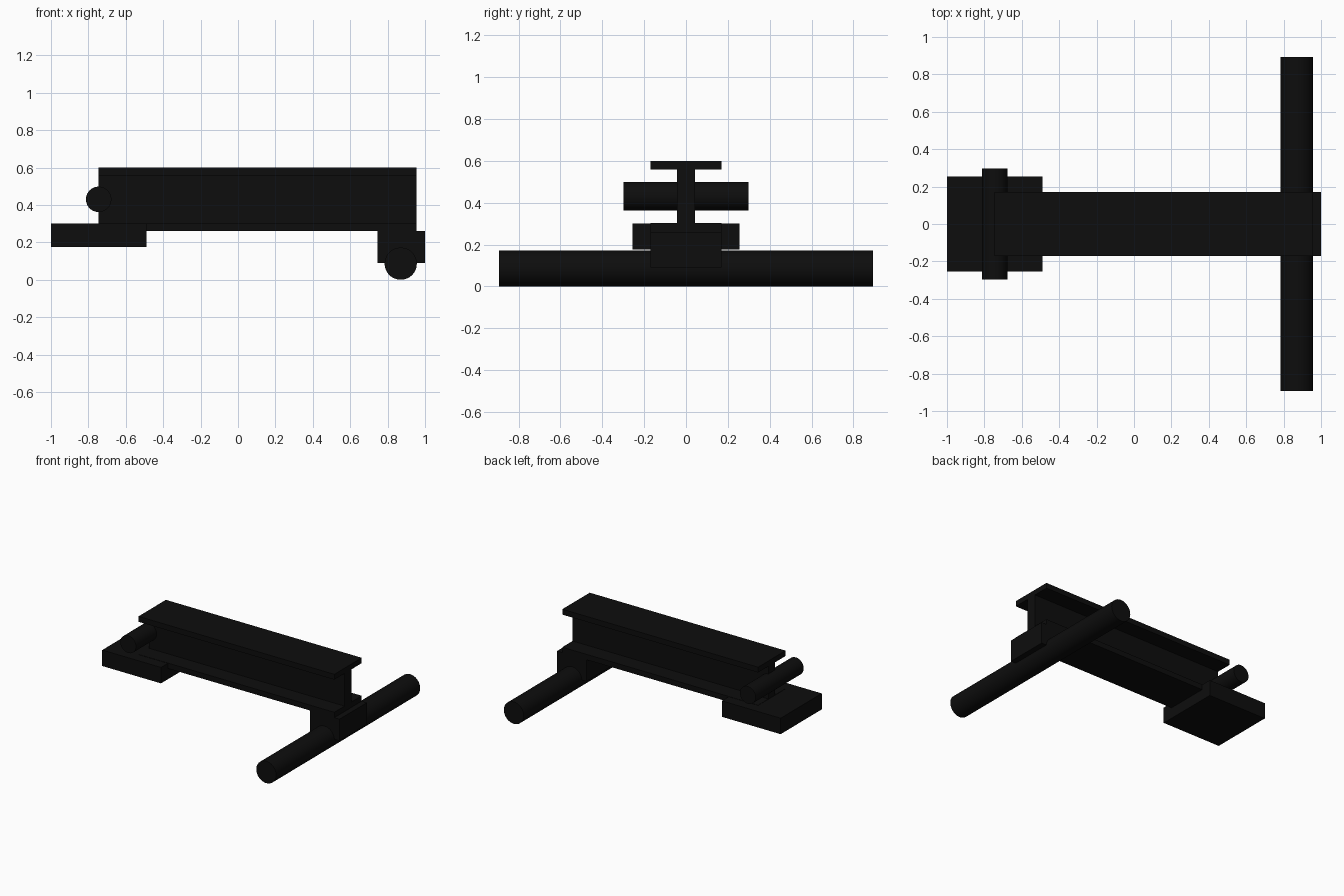
import bpy
import bmesh
import math

cube = bpy.data.objects.get("Cube")
if cube:
    bpy.data.objects.remove(cube, do_unlink=True)

black = bpy.data.materials.new("black_steel")
black.use_nodes = True
colour = (0.004, 0.004, 0.004, 1)
black.diffuse_color = colour
black.node_tree.nodes["Principled BSDF"].inputs["Base Color"].default_value = colour


def block(name, x0, x1, half_y, z0, z1):
    """Box spanning x0..x1 and z0..z1, symmetric in y."""
    bpy.ops.mesh.primitive_cube_add(size=1, location=((x0 + x1) / 2, 0, (z0 + z1) / 2))
    ob = bpy.context.object
    ob.name = name
    ob.scale = (x1 - x0, 2 * half_y, z1 - z0)
    bpy.ops.object.transform_apply(location=False, rotation=False, scale=True)
    ob.data.materials.append(black)


def rod(name, x, z, radius, half_y):
    """Round bar along y."""
    bpy.ops.mesh.primitive_cylinder_add(vertices=48, radius=radius, depth=2 * half_y,
                                        location=(x, 0, z), rotation=(math.pi / 2, 0, 0))
    ob = bpy.context.object
    ob.name = name
    ob.data.materials.append(black)
    bpy.ops.object.shade_smooth_by_angle(angle=math.radians(30))


def i_beam(name, x0, x1, z0, z1, half_y, half_web, flange):
    """I-shaped profile extruded along x."""
    low, high = z0 + flange, z1 - flange
    right = [(half_y, z0), (half_y, low), (half_web, low),
             (half_web, high), (half_y, high), (half_y, z1)]
    profile = right + [(-y, z) for y, z in reversed(right)]
    bm = bmesh.new()
    face = bm.faces.new([bm.verts.new((x0, y, z)) for y, z in profile])
    result = bmesh.ops.extrude_face_region(bm, geom=[face], use_keep_orig=True)
    moved = [v for v in result["geom"] if isinstance(v, bmesh.types.BMVert)]
    bmesh.ops.translate(bm, verts=moved, vec=(x1 - x0, 0, 0))
    bmesh.ops.recalc_face_normals(bm, faces=bm.faces)
    mesh = bpy.data.meshes.new(name)
    bm.to_mesh(mesh)
    bm.free()
    mesh.materials.append(black)
    bpy.context.collection.objects.link(bpy.data.objects.new(name, mesh))


# Main beam
i_beam("main_beam", -0.745, 0.955, 0.26, 0.60, 0.17, 0.042, 0.042)

# Plate and short bar at the right end
block("end_plate", -1.0, -0.49, 0.255, 0.175, 0.30)
rod("short_bar", -0.745, 0.43, 0.068, 0.298)

# Block and long bar at the left end
block("support_block", 0.745, 1.0, 0.17, 0.09, 0.26)
rod("long_bar", 0.87, 0.086, 0.086, 0.893)
